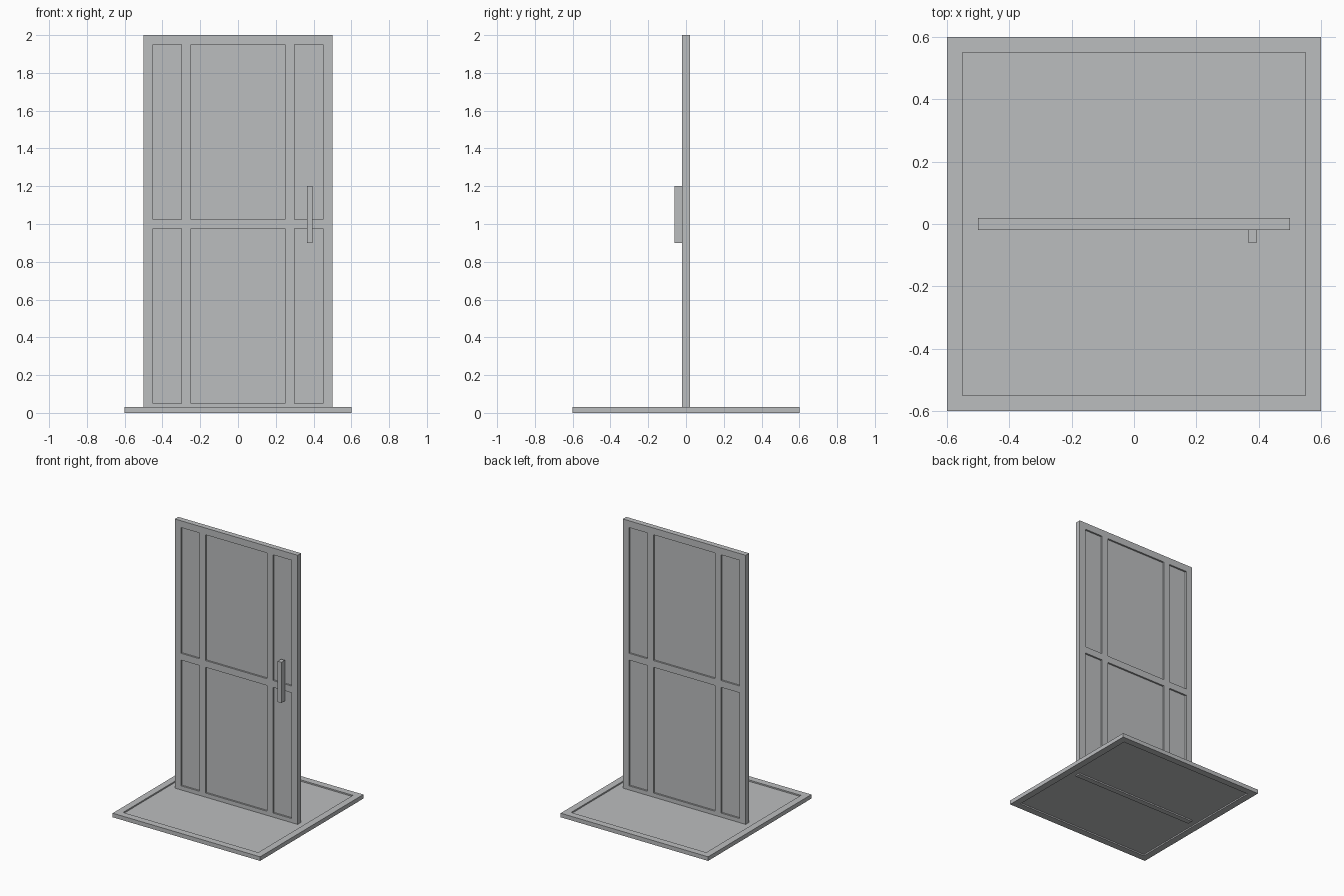
import bpy, bmesh
from mathutils import Matrix

if "Cube" in bpy.data.objects:
    bpy.data.objects.remove(bpy.data.objects["Cube"])

grey = bpy.data.materials.new("plain grey")
grey.diffuse_color = (0.5, 0.51, 0.52, 1)
grey.use_nodes = True
grey.node_tree.nodes["Principled BSDF"].inputs["Base Color"].default_value = grey.diffuse_color


def finish(bm, name):
    bmesh.ops.recalc_face_normals(bm, faces=bm.faces)
    mesh = bpy.data.meshes.new(name)
    bm.to_mesh(mesh)
    bm.free()
    mesh.materials.append(grey)
    obj = bpy.data.objects.new(name, mesh)
    bpy.context.collection.objects.link(obj)
    return obj


def panelled_slab(name, us, vs, thick, depth, matrix):
    """Slab split by grid lines; every odd cell is sunk on both sides."""
    bm = bmesh.new()
    rows = [[bm.verts.new((u, v, thick / 2)) for u in us] for v in vs]
    for j in range(len(vs) - 1):
        for i in range(len(us) - 1):
            bm.faces.new((rows[j][i], rows[j][i + 1],
                          rows[j + 1][i + 1], rows[j + 1][i]))
    # thicken the sheet
    new = bmesh.ops.extrude_face_region(bm, geom=bm.faces[:])["geom"]
    bmesh.ops.translate(bm, vec=(0, 0, -thick),
                        verts=[g for g in new if isinstance(g, bmesh.types.BMVert)])
    bmesh.ops.recalc_face_normals(bm, faces=bm.faces)

    # sink the panels
    def in_panel(c, lines):
        return any(a < c < b for a, b in zip(lines[1:-1:2], lines[2:-1:2]))

    panels = []
    for f in bm.faces:
        c = f.calc_center_median()
        if abs(f.normal.z) > 0.9 and in_panel(c.x, us) and in_panel(c.y, vs):
            panels.append(f)
    for f in bmesh.ops.extrude_discrete_faces(bm, faces=panels)["faces"]:
        side = 1 if f.calc_center_median().z > 0 else -1
        bmesh.ops.translate(bm, vec=(0, 0, -side * depth), verts=f.verts)
    bm.transform(matrix)
    return finish(bm, name)


# floor plate with a sunken middle above and below
edge = [-0.6, -0.55, 0.55, 0.6]
panelled_slab("floor_plate", edge, edge, 0.03, 0.01,
              Matrix.Translation((0, 0, 0.015)))

# door leaf with six sunken panels on each side
panelled_slab("door_leaf",
              [-0.5, -0.45, -0.3, -0.25, 0.25, 0.3, 0.45, 0.5],
              [0, 0.05, 0.975, 1.025, 1.95, 2.0], 0.04, 0.0125,
              Matrix.Rotation(1.5707963, 4, 'X'))

# upright pull handle on the front
bm = bmesh.new()
bmesh.ops.create_cube(bm, size=1, matrix=Matrix.Translation((0.38, -0.04, 1.05))
                      @ Matrix.Diagonal((0.03, 0.04, 0.3, 1)))
finish(bm, "pull_handle")
